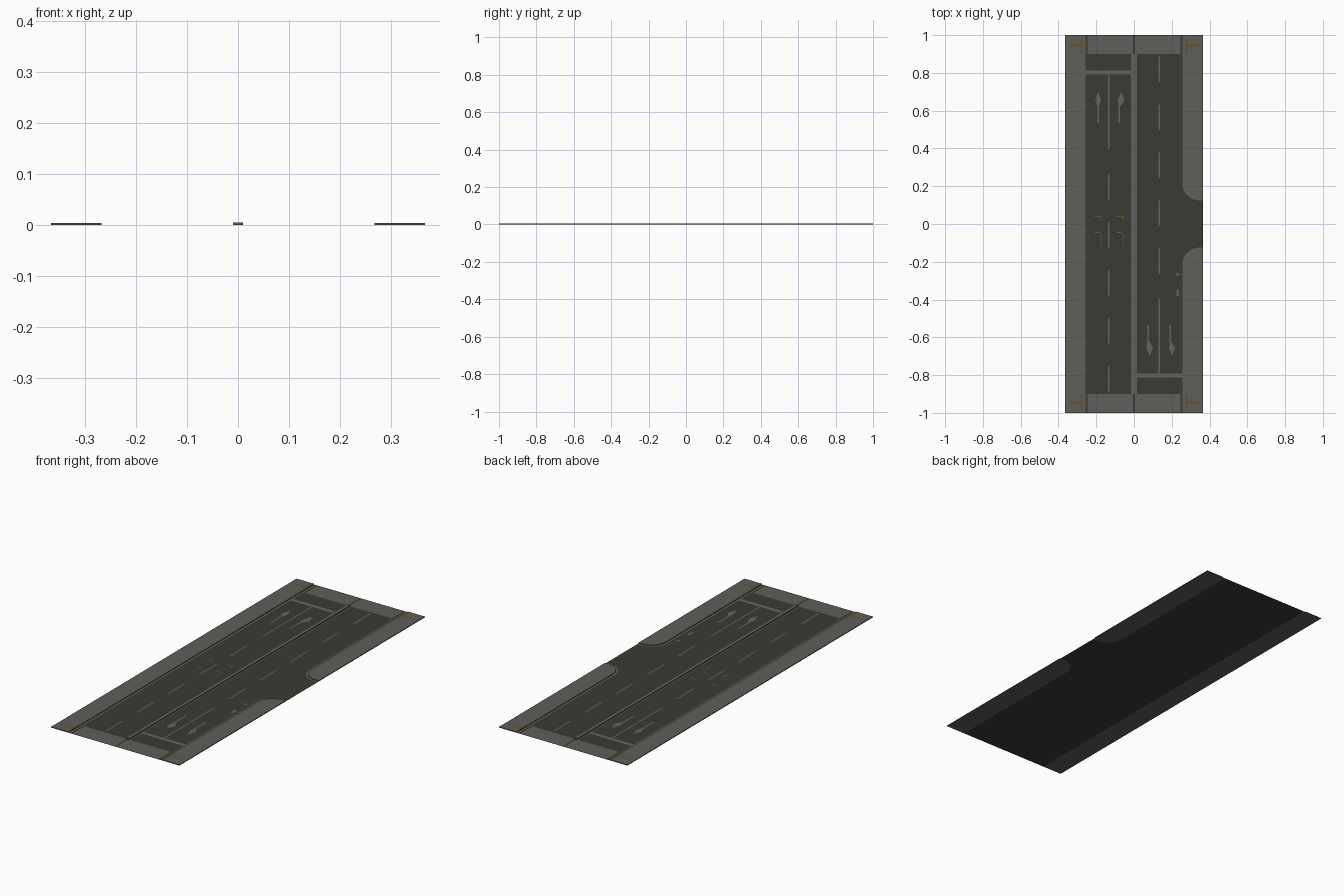
import bpy, bmesh, math

if "Cube" in bpy.data.objects:
    bpy.data.objects.remove(bpy.data.objects["Cube"])


def material(name, rgb):
    m = bpy.data.materials.new(name)
    m.diffuse_color = (*rgb, 1)
    m.use_nodes = True
    m.node_tree.nodes["Principled BSDF"].inputs["Base Color"].default_value = m.diffuse_color
    return m


ASPHALT = material("dark_asphalt", (0.043, 0.044, 0.035))
CONCRETE = material("grey_concrete", (0.112, 0.112, 0.100))
PAINT = material("pale_road_paint", (0.125, 0.125, 0.115))
TAN = material("tan_paving", (0.135, 0.088, 0.038))

W, L = 0.366, 1.0        # half width and half length
GUTTER, CURB = 0.256, 0.267
PAINT_Z = 0.0006


def shapes(name, polys, mat, z=0.0, height=0.0):
    """Flat outlines at height z, optionally raised into slabs."""
    bm = bmesh.new()
    for pts in polys:
        f = bm.faces.new([bm.verts.new((x, y, z)) for x, y in pts])
        f.normal_update()
        if f.normal.z < 0:
            f.normal_flip()
        if height:
            top = bmesh.ops.extrude_face_region(bm, geom=[f], use_keep_orig=True)
            for v in top["geom"]:
                if isinstance(v, bmesh.types.BMVert):
                    v.co.z += height
    if height:
        bmesh.ops.recalc_face_normals(bm, faces=bm.faces)
    me = bpy.data.meshes.new(name)
    bm.to_mesh(me)
    bm.free()
    me.materials.append(mat)
    ob = bpy.data.objects.new(name, me)
    bpy.context.collection.objects.link(ob)
    return ob


def rect(x0, x1, y0, y1):
    return [(x0, y0), (x1, y0), (x1, y1), (x0, y1)]


def turn(poly):
    """Half turn about the centre, for the opposite carriageway."""
    return [(-x, -y) for x, y in poly]


def corner(x, y, r, n=10):
    """Rounded pavement corner beside the driveway."""
    return [(x + r - r * math.cos(a), y + r - r * math.sin(a))
            for a in (math.pi / 2 * i / n for i in range(n + 1))]


def walk(x, y, r):
    return [(x, L)] + corner(x, y, r) + [(W, y), (W, L)]


def flip(poly):
    return [(x, -y) for x, y in poly]


# Road surface and side driveway
edge = corner(GUTTER, 0.125, 0.09) + [(W, 0.125)]
shapes("road", [rect(-GUTTER, GUTTER, -L, L)], ASPHALT)
shapes("driveway", [edge + flip(edge)[::-1]], ASPHALT)

# Gutters and raised pavements
g = walk(GUTTER, 0.125, 0.09)
s = walk(CURB, 0.136, 0.079)
shapes("gutters", [rect(-W, -GUTTER, -L, L), g, flip(g)], CONCRETE)
shapes("pavements", [rect(-W, -CURB, -L, L), s, flip(s)], CONCRETE, 0.0002, 0.0038)

# Central divider with flat edging
shapes("divider_edging", [rect(-0.017, 0.017, -0.9, 0.9)], CONCRETE, 0.0005)
shapes("divider", [rect(-0.01, 0.01, -0.9, 0.9)], CONCRETE, 0.0006, 0.005)

# Crossing bands at both ends
bands = [rect(0.005, 0.246, 0.9, L), rect(-0.246, -0.005, 0.9, L)]
shapes("crossing_bands", bands + [turn(b) for b in bands], CONCRETE, PAINT_Z)

# Lane lines, dashes and stop lines, repeated by a half turn
lines = [rect(-0.137, -0.130, 0.395, 0.79), rect(-GUTTER, -0.017, 0.792, 0.812)]
for i in range(5):
    y = 0.265 - 0.254 * i
    lines.append(rect(-0.137, -0.130, y - 0.136, y))
shapes("lane_lines", lines + [turn(p) for p in lines], PAINT, PAINT_Z)


# Lane arrows: shaft and kite head, offset to one side for a turn
def arrow(x, d, left, right):
    return [[(x - 0.004, 0.535 * d), (x + 0.004, 0.535 * d),
             (x + 0.004, 0.63 * d), (x - 0.004, 0.63 * d)],
            [(x - 0.004, 0.62 * d), (x + 0.004, 0.62 * d), (x + right, 0.655 * d),
             (x + (right - left) / 2, 0.70 * d), (x - left, 0.655 * d)]]


arrows = (arrow(-0.19, 1, 0.015, 0.015) + arrow(-0.078, 1, 0.008, 0.028)
          + arrow(0.076, -1, 0.01, 0.024) + arrow(0.193, -1, 0.007, 0.024))
shapes("lane_arrows", arrows, PAINT, PAINT_Z)

# Tactile paving at the four corners
tactile = []
for sx in (-1, 1):
    for sy in (-1, 1):
        for x0, x1, y0, y1 in ((0.27, 0.284, 0.905, 0.985), (0.284, 0.345, 0.938, 0.952)):
            tactile.append([(sx * x, sy * y) for x, y in rect(x0, x1, y0, y1)])
shapes("tactile_paving", tactile, TAN, 0.0044)

# Small road patches
tan, grey = [], [rect(0.224, 0.238, -0.276, -0.26), rect(0.224, 0.238, -0.382, -0.346)]
for x in (-0.172, -0.056):
    tan += [rect(x - 0.038, x, 0.037, 0.043), rect(x - 0.006, x, 0.02, 0.037)]
    for i in range(5):
        grey.append(rect(x - 0.006, x, -0.11 + 0.014 * i, -0.103 + 0.014 * i))
    grey.append(rect(x - 0.034, x - 0.01, -0.047, -0.043))
shapes("tan_road_marks", tan, TAN, PAINT_Z)
shapes("grey_road_marks", grey, PAINT, PAINT_Z)
